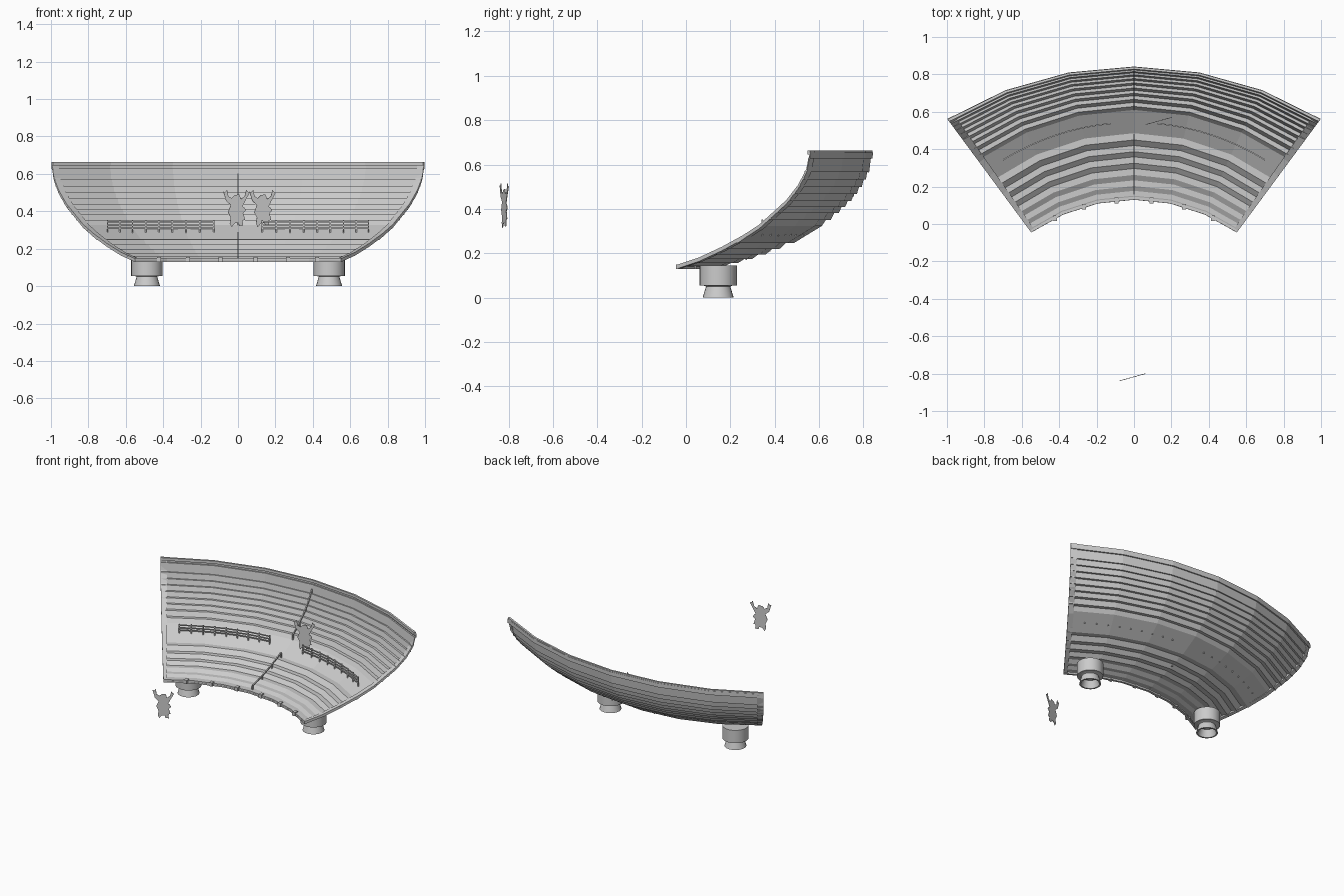
import bpy, bmesh
from math import sin, cos, pi
from mathutils import Vector, Matrix

if "Cube" in bpy.data.objects:
    bpy.data.objects.remove(bpy.data.objects["Cube"])

A = 0.58  # half angle of the curved plan
PROFILE = [(0, .138), (.17, .172), (.34, .22), (.5, .273), (.62, .32), (.82, .43),
           (.91, .50), (.97, .57), (1, .655)]


def height(f):
    for (a, za), (b, zb) in zip(PROFILE, PROFILE[1:]):
        if f <= b:
            return za + (zb - za) * (f - a) / (b - a)
    return PROFILE[-1][1]


def place(f, t, z=None, dz=0):
    """f runs from inner to outer edge, t from left (-1) to right (1)."""
    ex, ey = .55 + .447 * f, -.045 + .605 * f
    c = .13 + .71 * f + .03 * sin(pi * f)
    x = ex * sin(t * A) / sin(A)
    y = c + (ey - c) * (1 - cos(t * A)) / (1 - cos(A))
    return Vector((x, y, (height(f) if z is None else z) + dz))


def mesh_object(name, bm):
    bmesh.ops.recalc_face_normals(bm, faces=bm.faces[:])
    me = bpy.data.meshes.new(name)
    bm.to_mesh(me)
    bm.free()
    ob = bpy.data.objects.new(name, me)
    bpy.context.collection.objects.link(ob)
    return ob


def grid(name, rows, closed=False):
    """Skin a list of equal point rows; closed makes a capped tube."""
    bm = bmesh.new()
    v = [[bm.verts.new(p) for p in r] for r in rows]
    n = len(rows[0])
    for a, b in zip(v, v[1:]):
        for i in range(n if closed else n - 1):
            j = (i + 1) % n
            bm.faces.new((a[i], a[j], b[j], b[i]))
    if closed:
        bm.faces.new(v[0])
        bm.faces.new(v[-1])
    return mesh_object(name, bm)


def beams(name, paths, r):
    """Square bars swept along polylines, all in one object."""
    bm = bmesh.new()
    for path in paths:
        rings = []
        for i, p in enumerate(path):
            d = (path[min(i + 1, len(path) - 1)] - path[max(i - 1, 0)]).normalized()
            up = Vector((0, 1, 0)) if abs(d.z) > .95 else Vector((0, 0, 1))
            s = d.cross(up).normalized()
            u = s.cross(d)
            rings.append([bm.verts.new(p + r * (a * s + b * u))
                          for a, b in ((-1, -1), (1, -1), (1, 1), (-1, 1))])
        for a, b in zip(rings, rings[1:]):
            for i in range(4):
                j = (i + 1) % 4
                bm.faces.new((a[i], a[j], b[j], b[i]))
        bm.faces.new(rings[0])
        bm.faces.new(rings[-1])
    return mesh_object(name, bm)


def lathe(name, profile, x, y, n=24):
    rows = [[Vector((x + r * cos(2 * pi * i / n), y + r * sin(2 * pi * i / n), z))
             for i in range(n + 1)] for r, z in profile]
    ob = grid(name, rows)
    bm = bmesh.new()
    bm.from_mesh(ob.data)
    bmesh.ops.remove_doubles(bm, verts=bm.verts[:], dist=1e-5)
    bmesh.ops.recalc_face_normals(bm, faces=bm.faces[:])
    bm.to_mesh(ob.data)
    bm.free()
    for p in ob.data.polygons:
        p.use_smooth = True
    ob.data.set_sharp_from_angle(angle=.6)


TS = [i / 3 for i in range(-3, 4)]

# Stepped terraces below and above a sloping walkway
steps = []
for levels in ([.0, .06, .13, .21, .29, .37, .46],
               [.64, .70, .755, .80, .845, .885, .92, .95, .975, 1]):
    for a, b in zip(levels, levels[1:]):
        z = (height(a) + height(b)) / 2
        if not steps:
            steps.append((0, height(0)))
        elif a == .64:
            steps.append((a, height(a) - .006))
        else:
            steps.append((a, steps[-1][1]))
        steps.append((a + .45 * (b - a), z + .25 * (height(b) - z)))
    steps.append((levels[-1], steps[-1][1]))
steps.append((1, height(1)))
terrace = grid("terraces", [[place(f, t, z) for t in TS] for f, z in steps])
solid = terrace.modifiers.new("thickness", "SOLIDIFY")
solid.thickness = .004
solid.offset = 0

# Frame: end borders, inner lip and outer rim
FS = [p[0] for p in PROFILE]
for side, s in (("left", -1), ("right", 1)):
    grid(side + "_end_frame", [[place(f, s, dz=.009), place(f, s * .96, dz=.009),
                                place(f, s * .96, dz=-.009), place(f, s, dz=-.009)]
                               for f in FS], True)
for name, f, g, lo, hi in (("inner_lip", 0, .02, .13, .15), ("outer_rim", .98, 1, .645, .664)):
    grid(name, [[place(f, t, lo), place(g, t, lo), place(g, t, hi), place(f, t, hi)]
                for t in TS], True)

# Walkway railings
for side, s in (("left", -1), ("right", 1)):
    ts = [s * (.155 + (.87 - .155) * i / 8) for i in range(9)]
    paths = [[place(.54, t, dz=h) for t in ts] for h in (.02, .037, .055)]
    paths += [[place(.54, t, dz=-.01), place(.54, t, dz=.064)] for t in ts]
    beams(side + "_railing", paths, .0035)

# Centre aisle handrails
for name, a, b in (("lower_handrail", .04, .45), ("upper_handrail", .64, .97)):
    fs = [a + (b - a) * i / 6 for i in range(7)]
    paths = [[place(f, 0, dz=.03) for f in fs]]
    paths += [[place(f, 0, dz=-.005), place(f, 0, dz=.03)] for f in fs[::2]]
    beams(name, paths, .004)

# Small lamps along the inner edge
lamps = bmesh.new()
for x in (-.42, -.26, -.09, .09, .26, .42):
    p = place(0, x / .56, .143)
    bmesh.ops.create_cube(lamps, size=1, matrix=Matrix.Translation(p) @
                          Matrix.Diagonal((.022, .03, .026, 1)))
mesh_object("edge_lamps", lamps)

# Hollow support nozzles
for side, s in (("left", -1), ("right", 1)):
    lathe(side + "_support", [(0, .145), (.084, .145), (.084, .055), (.066, .055), (.055, .05),
                              (.07, 0), (.06, 0), (.045, .05), (0, .05)], s * .487, .145)

# Flat winged figures standing upright
OUTLINE = [(-.03, 0), (-.012, .022), (.008, .022), (.012, .006), (.034, .008), (.03, .035),
           (.045, .04), (.034, .075), (.05, .09), (.04, .105), (.03, .11), (.045, .14),
           (.07, .185), (.058, .19), (.052, .2), (.042, .165), (.022, .15), (.012, .175),
           (-.012, .172), (-.03, .155), (-.048, .165), (-.055, .2), (-.065, .187),
           (-.076, .19), (-.06, .14), (-.035, .118), (-.05, .08), (-.035, .05), (-.04, .02)]
for name, loc in (("front_figure", (-.005, -.82, .315)), ("walkway_figure", (.135, .55, .315))):
    bm = bmesh.new()
    bm.faces.new([bm.verts.new((x, 0, z)) for x, z in OUTLINE])
    ob = mesh_object(name, bm)
    ob.location = loc
    ob.rotation_euler.z = .27
    ob.modifiers.new("thickness", "SOLIDIFY").thickness = .003
